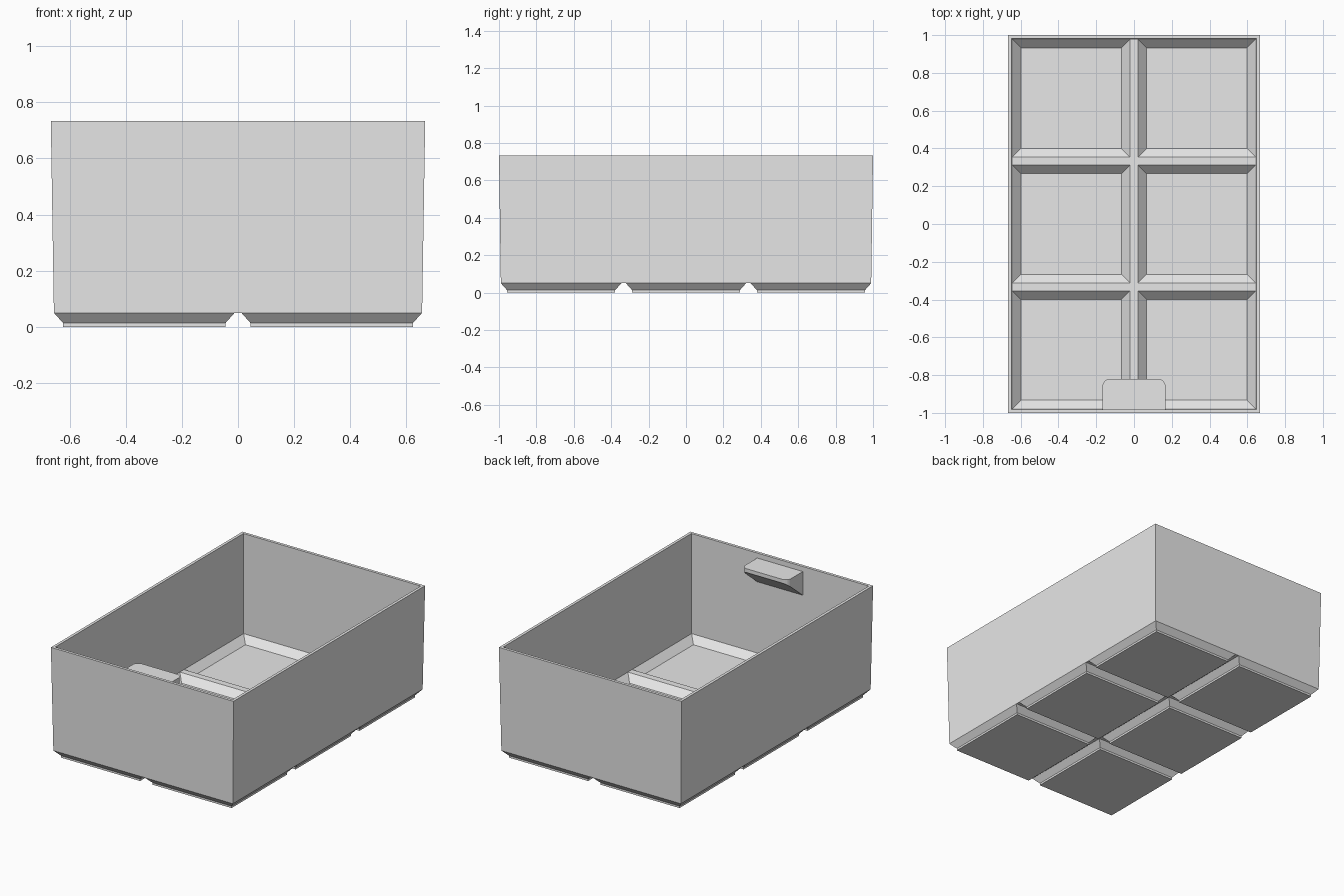
import bpy, bmesh, math

if "Cube" in bpy.data.objects:
    bpy.data.objects.remove(bpy.data.objects["Cube"], do_unlink=True)

grey = bpy.data.materials.new("light grey plastic")
grey.use_nodes = True
grey.diffuse_color = (0.8, 0.8, 0.8, 1)
grey.node_tree.nodes["Principled BSDF"].inputs["Base Color"].default_value = (0.8, 0.8, 0.8, 1)

PITCH = 2 / 3
RIM_Z, RIDGE_Z, FLOOR_Z, GROOVE_Z = 0.733, 0.075, 0.03, 0.05


def finish(bm, name):
    bmesh.ops.remove_doubles(bm, verts=bm.verts, dist=0.0005)
    bmesh.ops.recalc_face_normals(bm, faces=bm.faces)
    mesh = bpy.data.meshes.new(name)
    bm.to_mesh(mesh)
    bm.free()
    mesh.materials.append(grey)
    obj = bpy.data.objects.new(name, mesh)
    bpy.context.collection.objects.link(obj)


def grid_lines(cells, half, gap):
    """Edges of a row of cells separated by strips of half width gap."""
    lines = [-half]
    for i in range(1, cells):
        c = (i - cells / 2) * PITCH
        lines += [c - gap, c + gap]
    return lines + [half]


def loop(bm, points):
    return [bm.verts.new(p) for p in points]


def bridge(bm, a, b):
    n = len(a)
    for i in range(n):
        j = (i + 1) % n
        bm.faces.new((a[i], a[j], b[j], b[i]))


def perimeter(bm, xs, ys, z):
    pts = [(x, ys[0]) for x in xs[:-1]] + [(xs[-1], y) for y in ys[:-1]]
    pts += [(x, ys[-1]) for x in xs[:0:-1]] + [(xs[0], y) for y in ys[:0:-1]]
    return loop(bm, [(x, y, z) for x, y in pts])


def cell_sheet(bm, xs, ys, z, steps):
    """Sheet of flat strips with a stepped, sunken block in every cell."""
    for i in range(len(xs) - 1):
        for j in range(len(ys) - 1):
            def rect(inset, height):
                x0, x1 = xs[i] + inset, xs[i + 1] - inset
                y0, y1 = ys[j] + inset, ys[j + 1] - inset
                return loop(bm, [(x0, y0, height), (x1, y0, height),
                                 (x1, y1, height), (x0, y1, height)])
            ring = rect(0, z)
            if i % 2 == 0 and j % 2 == 0:
                for inset, height in steps:
                    lower = rect(inset, height)
                    bridge(bm, ring, lower)
                    ring = lower
            bm.faces.new(ring)


# Bin shell: feet, tapered walls, rim and pocketed floor
bm = bmesh.new()
under = grid_lines(2, 0.656, 0.012), grid_lines(3, 0.99, 0.012)
outer_top = grid_lines(2, 0.667, 0.012), grid_lines(3, 1.0, 0.012)
inner_top = grid_lines(2, 0.648, 0.022), grid_lines(3, 0.981, 0.022)
inside = grid_lines(2, 0.643, 0.022), grid_lines(3, 0.977, 0.022)
cell_sheet(bm, *under, GROOVE_Z, [(0.033, 0.013), (0.033, 0)])
cell_sheet(bm, *inside, RIDGE_Z, [(0.044, FLOOR_Z)])
rings = [perimeter(bm, *lines, z) for lines, z in
         ((under, GROOVE_Z), (outer_top, RIM_Z), (inner_top, RIM_Z), (inside, RIDGE_Z))]
for a, b in zip(rings, rings[1:]):
    bridge(bm, a, b)
finish(bm, "bin_shell")

# Label tab: rounded shelf with a sloping underside on the front wall
bm = bmesh.new()
HALF, BACK, LIP, R, TAB_Z = 0.167, -0.985, -0.82, 0.04, 0.7
plan = [(-HALF, BACK), (HALF, BACK)]
for side in (0, 1):
    cx = (HALF - R) * (1 - 2 * side)
    for k in range(7):
        a = math.radians(90 * side + 15 * k)
        plan.append((cx + R * math.cos(a), LIP - R + R * math.sin(a)))
top = loop(bm, [(x, y, TAB_Z) for x, y in plan])
bottom = loop(bm, [(x, y, TAB_Z - 0.025 - (LIP - y) * 0.82) for x, y in plan])
bm.faces.new(top)
bm.faces.new(bottom)
bridge(bm, top, bottom)
finish(bm, "label_tab")
